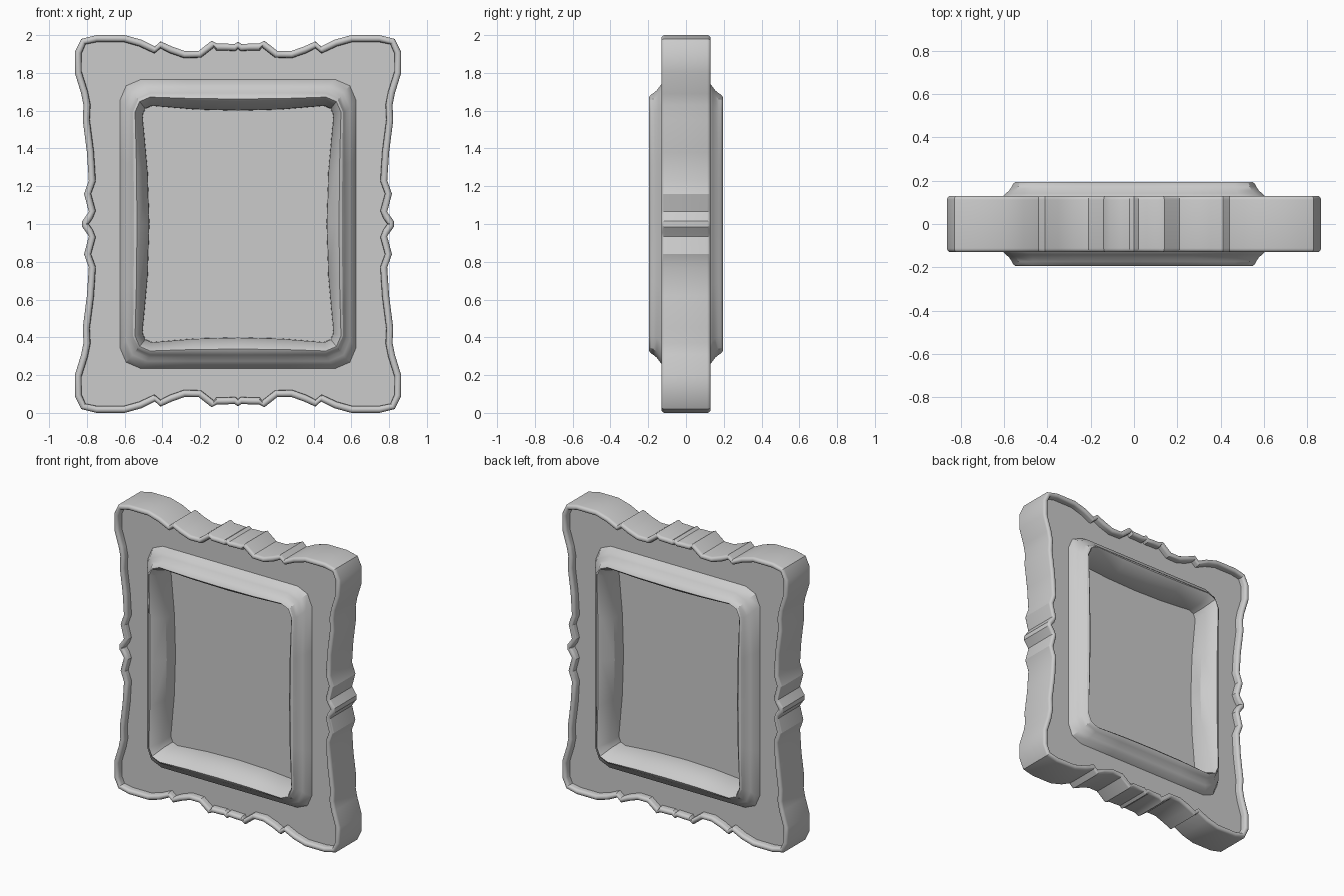
import bpy, bmesh, math
from mathutils import Vector

if "Cube" in bpy.data.objects:
    bpy.data.objects.remove(bpy.data.objects["Cube"])


def full_loop(quarter):
    """Mirror a quarter (top centre -> right centre) into a closed clockwise loop."""
    half = quarter + [(x, -z) for x, z in reversed(quarter[:-1])]
    return [Vector(p) for p in half + [(-x, z) for x, z in reversed(half[1:-1])]]


def inset(loop, d):
    """Move every point inwards along its averaged normal."""
    out = []
    for i, p in enumerate(loop):
        t = (loop[(i + 1) % len(loop)] - loop[i - 1]).normalized()
        out.append(p + Vector((t.y, -t.x)) * d)
    return out


def rounded_rect(w, h, c, bow_x=0.0, bow_z=0.0):
    """Rectangle with cut corners and sides bowed inwards."""
    return full_loop([(0, h - bow_z), (w * .45, h - bow_z * .75), (w - c, h),
                      (w - c * .3, h - c * .3), (w, h - c),
                      (w - bow_x * .75, h * .45), (w - bow_x, 0)])


def loft(bm, rings):
    """Skin a list of (loop, y) rings; returns the vertex rings."""
    vr = [[bm.verts.new((p.x, y, p.y + 1)) for p in loop] for loop, y in rings]
    for a, b in zip(vr, vr[1:]):
        for i in range(len(a)):
            j = (i + 1) % len(a)
            bm.faces.new((a[i], a[j], b[j], b[i]))
    return vr


def ring_edges(bm, ring):
    return [bm.edges.get((ring[i - 1], ring[i])) for i in range(len(ring))]


PLATE_Y = -.087   # flat border
PANEL_Y = -.012   # sunken centre

# Scalloped outer outline
outline = full_loop([
    (0, .965), (.02, .952), (.06, .955), (.11, .955), (.14, .97), (.21, .915),
    (.28, .915), (.35, .94), (.41, .967), (.44, .94), (.51, .975), (.60, 1.0),
    (.75, 1.0), (.83, .98), (.864, .91), (.864, .80), (.83, .69), (.818, .63),
    (.822, .55), (.80, .38), (.79, .23), (.815, .16), (.79, .065),
    (.80, .05), (.825, .015), (.825, 0)])

bm = bmesh.new()

# Outer edge and rounded lip (front half)
lip_rings = [(outline, 0)]
for k in range(9):
    a = math.pi * k / 8
    lip_rings.append((inset(outline, .018 * (1 - math.cos(a))),
                      -.112 - .018 * math.sin(a)))
lip = loft(bm, lip_rings + [(inset(outline, .037), PLATE_Y)])

# Raised inner moulding, bowed opening and straight inner wall
mould = loft(bm, [(rounded_rect(.625, .765, .11), PLATE_Y),
                  (rounded_rect(.606, .744, .11), -.127),
                  (rounded_rect(.592, .726, .11), -.141),
                  (rounded_rect(.576, .707, .105), -.155),
                  (rounded_rect(.565, .693, .10), -.173),
                  (rounded_rect(.556, .682, .09, .005, .005), -.189),
                  (rounded_rect(.545, .672, .08, .010, .010), -.195),
                  (rounded_rect(.534, .660, .07, .017, .014), -.180),
                  (rounded_rect(.507, .627, .05, .036, .025), -.105),
                  (rounded_rect(.505, .625, .05, .036, .025), PANEL_Y)])

# Centre panel and flat border between lip and moulding
bm.faces.new(mould[-1])
bmesh.ops.triangle_fill(bm, use_beauty=True, normal=(0, -1, 0),
                        edges=ring_edges(bm, lip[-1]) + ring_edges(bm, mould[0]))

# Mirror to the back and join the halves into one side wall
geom = bm.verts[:] + bm.edges[:] + bm.faces[:]
bmesh.ops.mirror(bm, geom=geom, axis='Y', merge_dist=.0005)
bmesh.ops.remove_doubles(bm, verts=bm.verts[:], dist=.0002)
seam = [e for e in bm.edges if all(abs(v.co.y) < 1e-4 for v in e.verts)]
bmesh.ops.dissolve_edges(bm, edges=seam, use_verts=True)
bmesh.ops.recalc_face_normals(bm, faces=bm.faces[:])

mesh = bpy.data.meshes.new("ornate_frame")
bm.to_mesh(mesh)
bm.free()
frame = bpy.data.objects.new("ornate_frame", mesh)
bpy.context.collection.objects.link(frame)
bpy.context.view_layer.objects.active = frame
frame.select_set(True)
bpy.ops.object.shade_smooth_by_angle(angle=.5)
